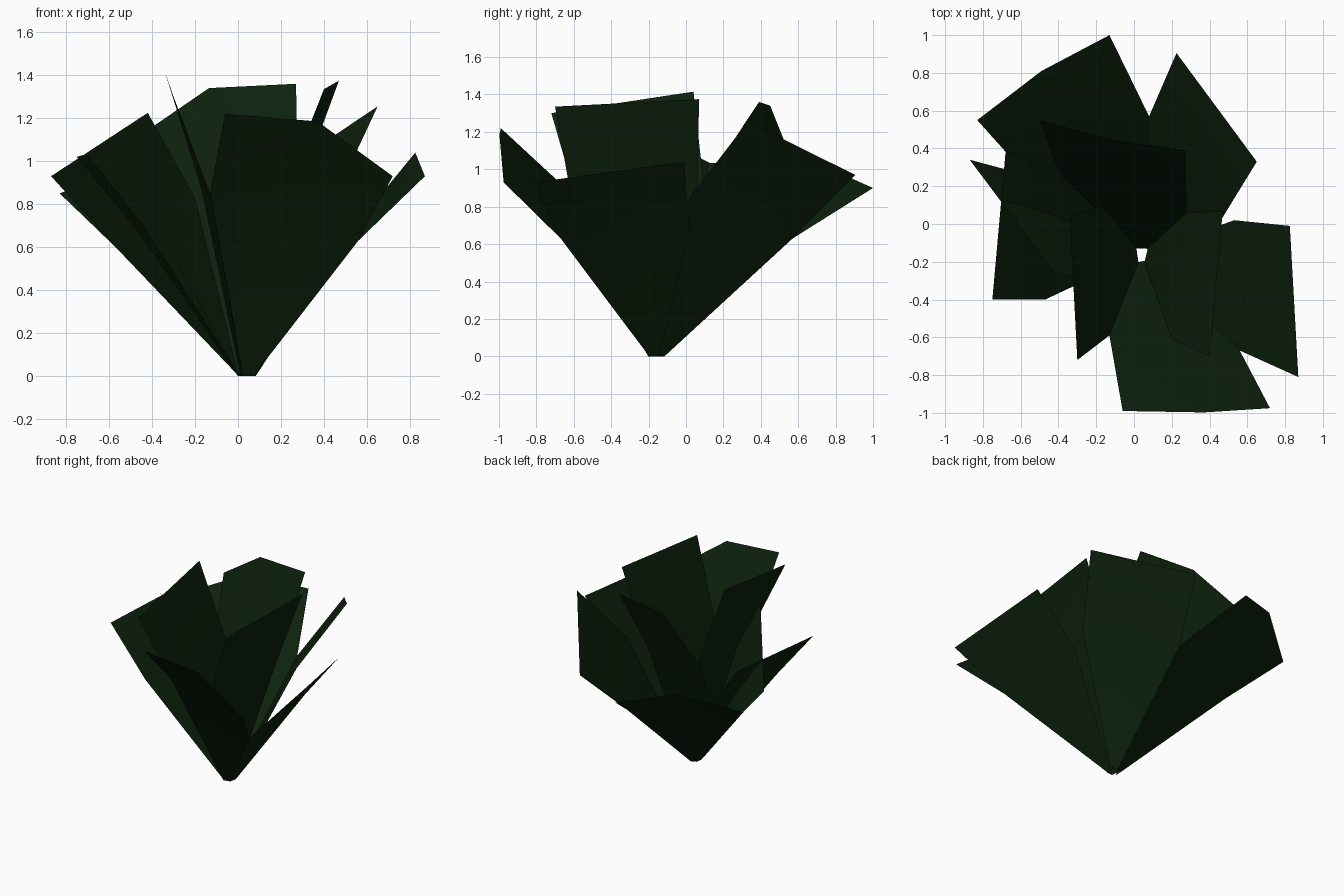
import bpy
import bmesh
from mathutils import Vector

default_cube = bpy.data.objects.get("Cube")
if default_cube:
    bpy.data.objects.remove(default_cube, do_unlink=True)

# One dark foliage green
green = bpy.data.materials.new("dark_leaf_green")
green.use_nodes = True
leaf_colour = (0.004, 0.015, 0.004, 1)
green.diffuse_color = leaf_colour
green.node_tree.nodes["Principled BSDF"].inputs["Base Color"].default_value = leaf_colour

ROOT = Vector((0.04, -0.16, 0))
ROOT_RADIUS = 0.045


def root_point(shoulder):
    """Point on the small open ring at the root, facing a leaf shoulder."""
    direction = Vector((shoulder.x - ROOT.x, shoulder.y - ROOT.y, 0)).normalized()
    return ROOT + direction * ROOT_RADIUS


def make_leaf(name, shoulders, tips, peak=(0, 0, 0)):
    """Fan-shaped blade: narrow root, wide shoulder bend, then a cut tip.
    Peak moves the middle of the tip away from the line of its corners."""
    shoulders = [Vector(p) for p in shoulders]
    tips = [Vector(p) for p in tips]
    rows = [[root_point(p) for p in shoulders], shoulders, tips]

    bm = bmesh.new()
    grid = []
    for row in rows:
        middle = (row[0] + row[1]) / 2
        if row is tips:
            middle += Vector(peak)
        grid.append([bm.verts.new(p) for p in (row[0], middle, row[1])])
    for low, high in zip(grid, grid[1:]):
        for i in range(2):
            bm.faces.new((low[i], low[i + 1], high[i + 1], high[i]))

    mesh = bpy.data.meshes.new(name)
    bm.to_mesh(mesh)
    bm.free()
    mesh.materials.append(green)
    for face in mesh.polygons:
        face.use_smooth = True
    leaf = bpy.data.objects.new(name, mesh)
    bpy.context.collection.objects.link(leaf)


# Shoulder points where neighbouring leaves meet
front_left_bend = (0.56, -0.67, 0.63)
back_bend = (0.08, 0.57, 0.63)
back_right_bend = (-0.57, 0.26, 0.6)
inner_left_bend = (0.28, 0.06, 0.86)
inner_front_bend = (-0.13, -0.59, 0.85)

# Outer leaves, each with left and right corners seen from outside
make_leaf("front_leaf", (inner_front_bend, front_left_bend),
          ((-0.06, -0.99, 1.22), (0.72, -0.975, 0.93)), peak=(0.04, -0.015, 0.11))
make_leaf("left_leaf", (front_left_bend, (0.53, 0.02, 0.68)),
          ((0.87, -0.81, 0.93), (0.825, -0.01, 1.04)))
make_leaf("back_left_leaf", ((0.46, 0.02, 0.85), back_bend),
          ((0.65, 0.33, 1.255), (0.225, 0.905, 0.97)))
make_leaf("back_right_leaf", (back_bend, back_right_bend),
          ((-0.13, 1, 0.9), (-0.83, 0.55, 0.85)), peak=(-0.01, 0.035, 0.11))
make_leaf("right_leaf", ((-0.42, 0.29, 0.7), (-0.47, -0.4, 0.68)),
          ((-0.68, 0.38, 1.04), (-0.75, -0.4, 1.02)))
make_leaf("front_right_leaf", (back_right_bend, (-0.2, -0.3, 0.83)),
          ((-0.87, 0.34, 0.93), (-0.42, -0.26, 1.225)))

# Upright inner leaves
make_leaf("inner_back_leaf", (inner_left_bend, (-0.4, 0.28, 0.67)),
          ((0.27, 0.39, 1.36), (-0.5, 0.55, 1.09)), peak=(-0.02, -0.02, 0.115))
make_leaf("inner_right_leaf", ((-0.17, 0.1, 0.87), inner_front_bend),
          ((-0.34, 0.04, 1.415), (-0.3, -0.72, 1.3)))
make_leaf("inner_left_leaf", ((0.2, -0.61, 0.83), inner_left_bend),
          ((0.4, -0.7, 1.335), (0.47, 0.07, 1.375)))
